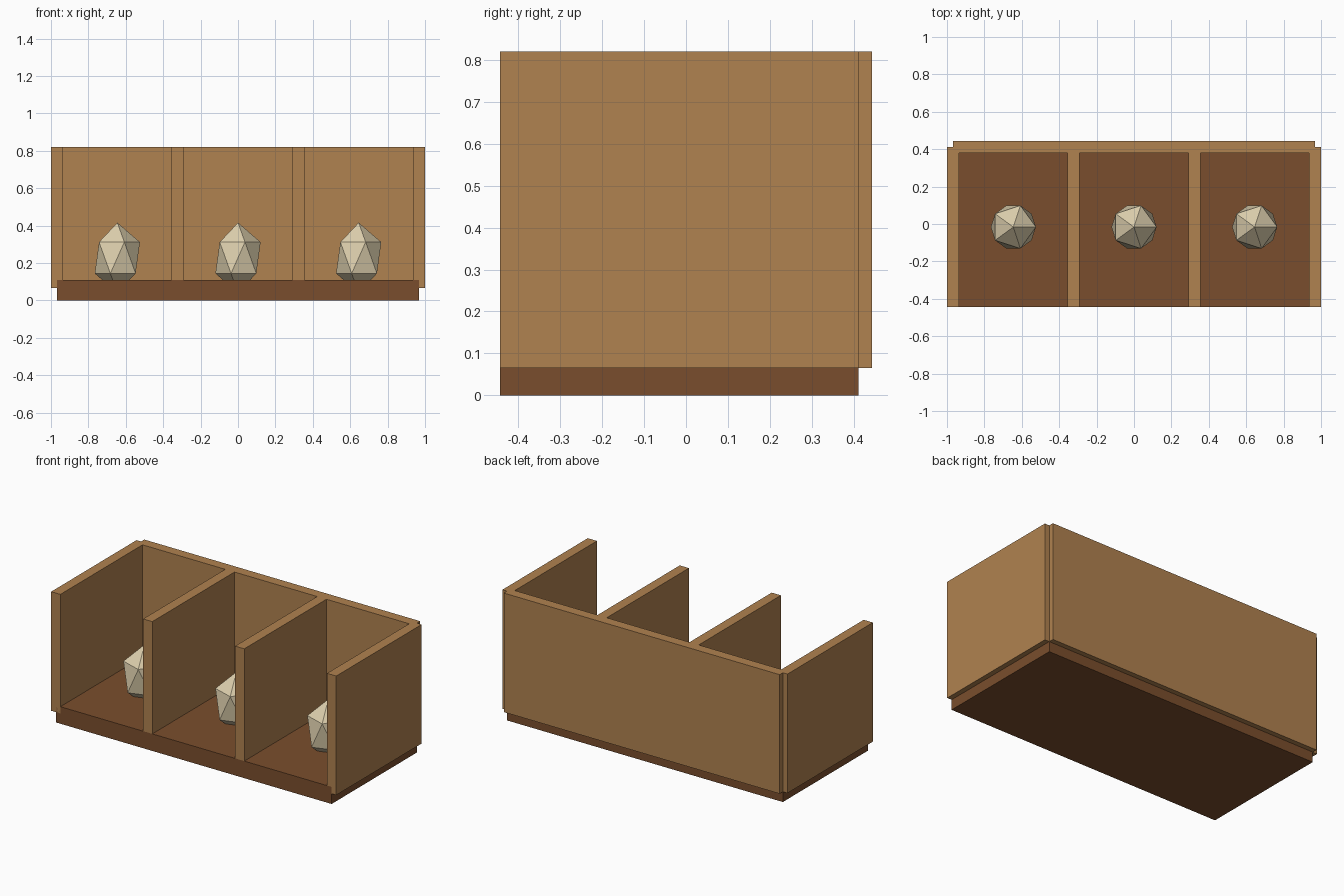
import bpy

if "Cube" in bpy.data.objects:
    bpy.data.objects.remove(bpy.data.objects["Cube"])


def material(name, rgb):
    m = bpy.data.materials.new(name)
    m.diffuse_color = (*rgb, 1)
    m.use_nodes = True
    m.node_tree.nodes["Principled BSDF"].inputs["Base Color"].default_value = m.diffuse_color
    return m


wood = material("light_wood", (0.434, 0.223, 0.08))
dark = material("dark_wood", (0.195, 0.076, 0.026))
stone = material("pale_stone", (0.73, 0.63, 0.42))


def box(name, lo, hi, mat):
    bpy.ops.mesh.primitive_cube_add(size=1, location=[(a + b) / 2 for a, b in zip(lo, hi)])
    ob = bpy.context.object
    ob.name = name
    ob.scale = [b - a for a, b in zip(lo, hi)]
    bpy.ops.object.transform_apply(location=False, rotation=False, scale=True)
    ob.data.materials.append(mat)


CELL = 2 / 3.1            # spacing between partition centres
HALF = CELL * 0.05        # half board thickness
FRONT, REAR = -0.444, 0.4115
LOW, TOP = 0.065, 0.82

# Floor slab
box("base", (-1.5 * CELL, FRONT, 0), (1.5 * CELL, REAR, 0.108), dark)

# Back board
box("back_panel", (-1.5 * CELL, REAR - HALF, LOW), (1.5 * CELL, REAR + HALF, TOP), wood)

# Two end walls and two dividers
for i, name in enumerate(("left_wall", "left_divider", "right_divider", "right_wall")):
    x = (i - 1.5) * CELL
    box(name, (x - HALF, FRONT, LOW), (x + HALF, REAR, TOP), wood)

# One faceted stone per stall, sunk into the floor
for i in range(3):
    bpy.ops.mesh.primitive_ico_sphere_add(
        subdivisions=1, radius=0.135,
        location=((i - 1) * CELL, (FRONT + REAR) / 2, 0.228))
    ob = bpy.context.object
    ob.name = f"stone_{i + 1}"
    ob.scale.z = 1.39
    bpy.ops.object.transform_apply(location=False, rotation=False, scale=True)
    ob.data.materials.append(stone)
